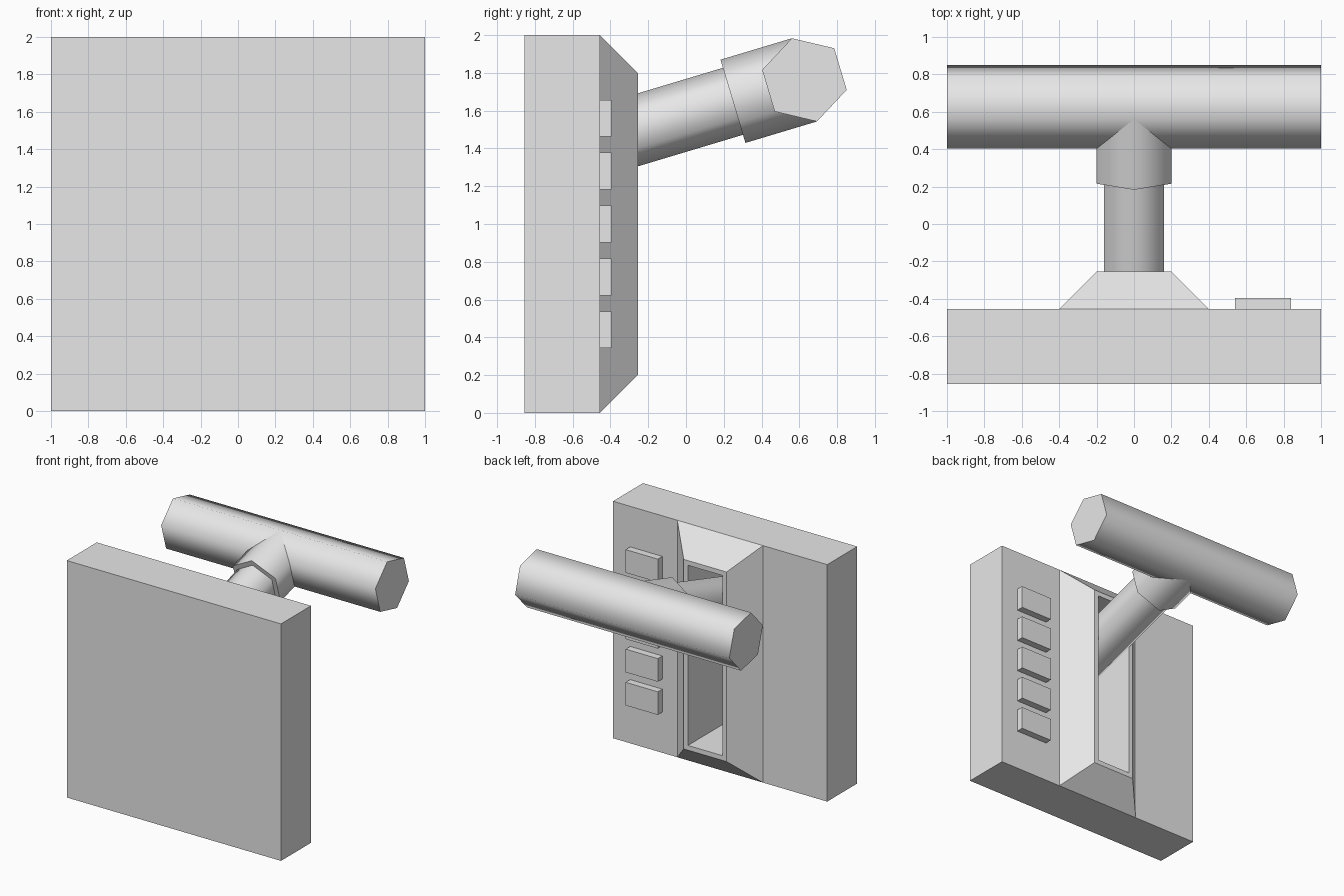
import bpy
import bmesh
from math import atan, radians, pi
from mathutils import Matrix, Vector

if "Cube" in bpy.data.objects:
    bpy.data.objects.remove(bpy.data.objects["Cube"], do_unlink=True)

# One plain grey for everything
GREY = (0.8, 0.8, 0.8, 1)
grey = bpy.data.materials.new("light grey")
grey.use_nodes = True
grey.diffuse_color = GREY
grey.node_tree.nodes["Principled BSDF"].inputs["Base Color"].default_value = GREY


def finish(name, bm, smooth=False):
    bmesh.ops.recalc_face_normals(bm, faces=bm.faces)
    mesh = bpy.data.meshes.new(name)
    bm.to_mesh(mesh)
    bm.free()
    mesh.materials.append(grey)
    obj = bpy.data.objects.new(name, mesh)
    bpy.context.collection.objects.link(obj)
    if smooth:
        bpy.ops.object.select_all(action="DESELECT")
        obj.select_set(True)
        bpy.context.view_layer.objects.active = obj
        bpy.ops.object.shade_smooth_by_angle(angle=radians(70))
    return obj


def box(size, centre):
    bm = bmesh.new()
    bmesh.ops.create_cube(bm, size=1, matrix=Matrix.Translation(centre) @ Matrix.Diagonal((*size, 1)))
    return bm


def hex_bar(name, radius, length, centre, rotation):
    bm = bmesh.new()
    bmesh.ops.create_cone(bm, cap_ends=True, segments=6, radius1=radius, radius2=radius,
                          depth=length, matrix=Matrix.Translation(centre) @ rotation)
    return finish(name, bm, smooth=True)


# Housing: block with a raised bevelled mount and a deep slot in its back
BACK = -0.455
bm = box((2, 0.4, 2), (0, BACK - 0.2, 1))
for x in (-0.4, 0.4):
    bmesh.ops.bisect_plane(bm, geom=bm.verts[:] + bm.edges[:] + bm.faces[:],
                           plane_co=(x, 0, 0), plane_no=(1, 0, 0))
bm.normal_update()
mount = [f for f in bm.faces
         if f.normal.y > 0.9 and abs(f.calc_center_median().x) < 0.1]
for thickness, depth in ((0.2, 0.2), (0.04, 0), (0, -0.5)):
    bmesh.ops.inset_individual(bm, faces=mount, thickness=thickness, depth=depth,
                               use_even_offset=True)
    bm.normal_update()
finish("housing", bm)

# Column of buttons on the back
for i in range(5):
    finish(f"button_{i + 1}", box((0.3, 0.06, 0.195), (0.69, BACK + 0.03, 0.44 + 0.28 * i)))

# Tilted lever: stem, collar and crossbar grip
tilt = atan(0.3)
along = Matrix.Rotation(tilt - pi / 2, 4, "X")
across = Matrix.Rotation(tilt + pi / 2, 4, "X") @ Matrix.Rotation(pi / 2, 4, "Y")
axis = along.to_3x3() @ Vector((0, 0, 1))
hub = Vector((0, 0.627, 1.763))


def lever_part(name, radius, start, end):
    hex_bar(name, radius, end - start, hub - axis * (start + end) / 2, along)


lever_part("stem", 0.185, 0.2, 1.35)
lever_part("collar", 0.23, 0, 0.395)
hex_bar("grip", 0.23, 2, hub, across)
